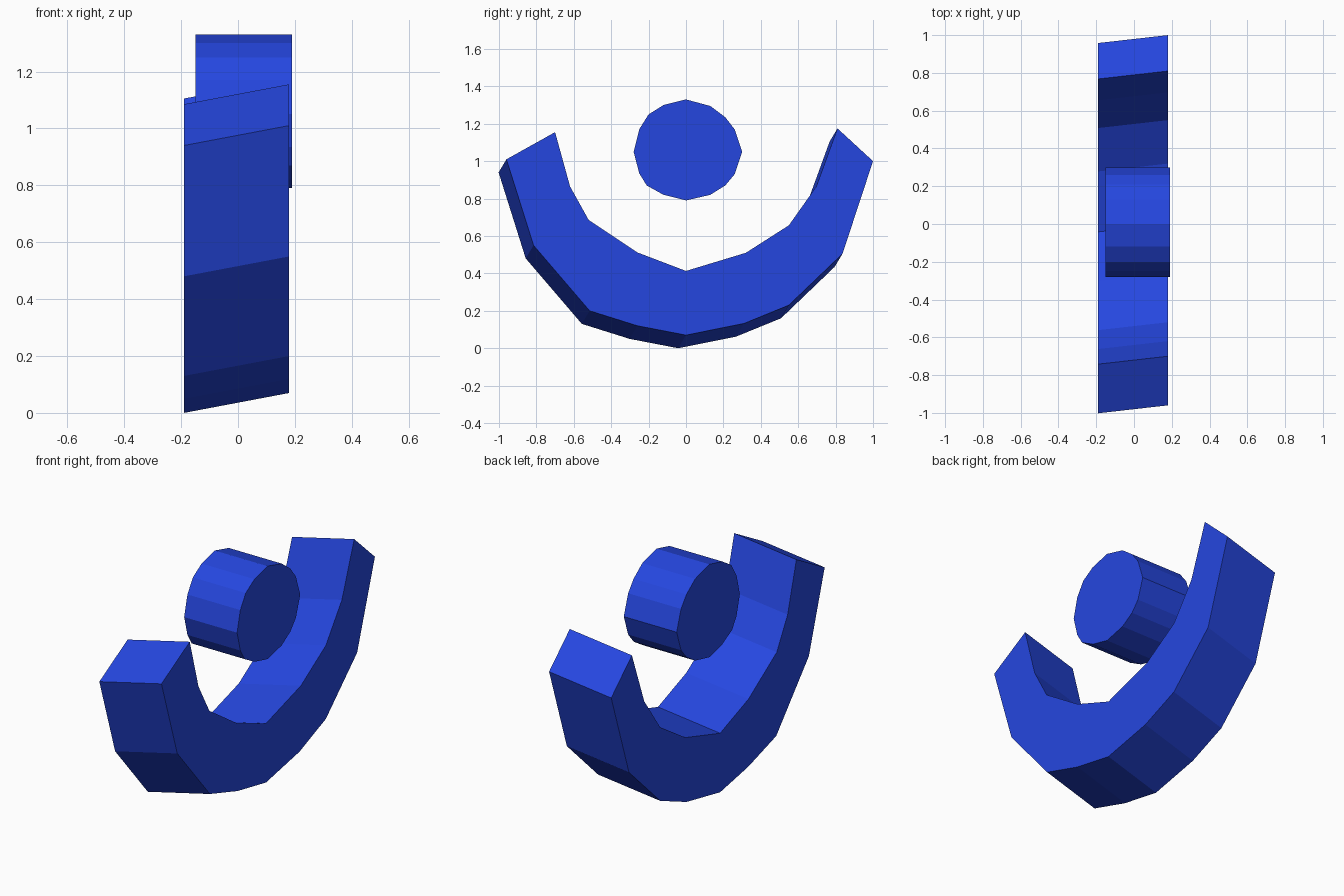
import bpy
import bmesh
from mathutils import Vector

cube = bpy.data.objects.get("Cube")
if cube:
    bpy.data.objects.remove(cube, do_unlink=True)

blue = bpy.data.materials.new("royal_blue")
blue.use_nodes = True
colour = (0.0185, 0.062, 0.74, 1)
blue.diffuse_color = colour
blue.node_tree.nodes["Principled BSDF"].inputs["Base Color"].default_value = colour


def prism(name, profile, x, sweep):
    """Flat-faced solid: a y-z profile at x, extruded along sweep."""
    bm = bmesh.new()
    face = bm.faces.new([bm.verts.new((x, y, z)) for y, z in profile])
    extruded = bmesh.ops.extrude_face_region(bm, geom=[face], use_keep_orig=True)
    moved = [v for v in extruded["geom"] if isinstance(v, bmesh.types.BMVert)]
    bmesh.ops.translate(bm, verts=moved, vec=Vector(sweep))
    bmesh.ops.recalc_face_normals(bm, faces=bm.faces)
    mesh = bpy.data.meshes.new(name)
    bm.to_mesh(mesh)
    bm.free()
    mesh.materials.append(blue)
    obj = bpy.data.objects.new(name, mesh)
    bpy.context.collection.objects.link(obj)
    return obj


# Curved cradle, slanted down and forward towards its right side
outer = [(-0.96, 1.01), (-0.815, 0.55), (-0.515, 0.2), (-0.26, 0.12), (0, 0.07),
         (0.31, 0.132), (0.55, 0.23), (0.837, 0.505), (1, 1)]
inner = [(0.81, 1.175), (0.697, 0.865), (0.55, 0.657), (0.32, 0.51), (0, 0.413),
         (-0.26, 0.512), (-0.52, 0.685), (-0.62, 0.865), (-0.7, 1.155)]
prism("curved_cradle", outer + inner, 0.18, (-0.37, -0.042, -0.07))

# Faceted drum above the cradle
front_half = [(0, 1.33), (-0.12, 1.3), (-0.2, 1.25), (-0.25, 1.17), (-0.28, 1.05),
              (-0.25, 0.935), (-0.21, 0.87), (-0.12, 0.82)]
back_half = [(0, 0.79), (0.13, 0.82), (0.21, 0.87), (0.26, 0.93), (0.3, 1.05),
             (0.26, 1.17), (0.21, 1.235), (0.13, 1.295)]
prism("drum", front_half + back_half, 0.19, (-0.34, 0, 0))
